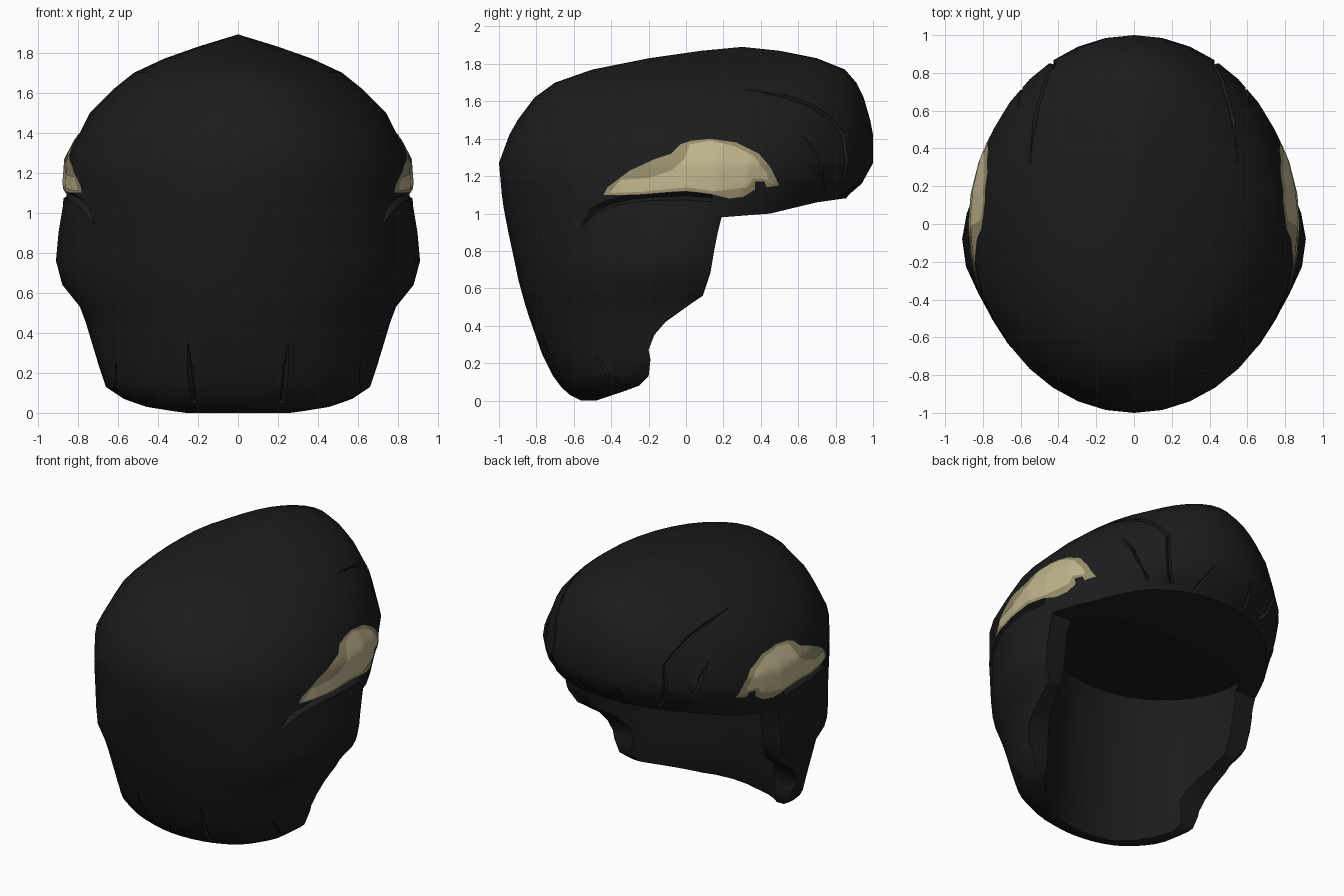
import bpy, bmesh, math
from mathutils import Vector
from mathutils.bvhtree import BVHTree

old = bpy.data.objects.get("Cube")
if old:
    bpy.data.objects.remove(old, do_unlink=True)


def material(name, rgb):
    m = bpy.data.materials.new(name)
    m.use_nodes = True
    m.diffuse_color = (*rgb, 1)
    bsdf = m.node_tree.nodes["Principled BSDF"]
    bsdf.inputs["Base Color"].default_value = (*rgb, 1)
    bsdf.inputs["Roughness"].default_value = 0.8
    return m


BLACK = material("soft black", (0.0115, 0.0115, 0.0115))
TAN = material("light tan", (0.53, 0.46, 0.27))
OLIVE = material("dark tan", (0.31, 0.27, 0.15))


def make_object(name, bm, mat):
    mesh = bpy.data.meshes.new(name)
    bm.to_mesh(mesh)
    mesh.materials.append(mat)
    ob = bpy.data.objects.new(name, mesh)
    bpy.context.collection.objects.link(ob)
    return ob


def bridge(bm, loops):
    """Join successive loops of vertices with quads."""
    for a, b in zip(loops, loops[1:]):
        for i in range(len(a)):
            j = (i + 1) % len(a)
            bm.faces.new((a[i], a[j], b[j], b[i]))


def close(bm, loops):
    """Bridge loops and cap both ends, giving a sealed solid."""
    bridge(bm, loops)
    bm.faces.new(loops[0][::-1])
    bm.faces.new(loops[-1])


def loft(rings, n=36):
    """Stack egg-shaped rings given as (z, half width, y min, y of widest, y max)."""
    bm = bmesh.new()
    loops = []
    for z, w, y0, yc, y1 in rings:
        loop = []
        for i in range(n):
            a = 2 * math.pi * i / n
            c = math.cos(a)
            y = yc + c * ((y1 - yc) if c > 0 else (yc - y0))
            loop.append(bm.verts.new((w * math.sin(a), y, z)))
        loops.append(loop)
    close(bm, loops)
    bmesh.ops.recalc_face_normals(bm, faces=bm.faces)
    return bm


# Outer volume of the hair
outer = loft([
    (0, .3, -.56, -.4, -.05), (.03, .46, -.62, -.35, .1), (.07, .57, -.665, -.3, .3),
    (.13, .66, -.71, -.25, .4), (.25, .7, -.77, -.2, .5), (.45, .76, -.84, -.15, .6),
    (.53, .79, -.865, -.13, .6), (.64, .86, -.895, -.1, .65), (.76, .868, -.92, -.08, .7),
    (.9, .868, -.95, -.05, .75), (1.03, .872, -.975, -.02, .82), (1.1, .87, -.985, 0, .87),
    (1.16, .868, -.99, 0, .94), (1.27, .86, -1, 0, 1), (1.42, .78, -.945, .02, 1),
    (1.5, .74, -.9, .05, .985), (1.62, .62, -.81, .1, .95), (1.7, .52, -.7, .12, .91),
    (1.77, .37, -.5, .2, .85), (1.83, .2, -.2, .25, .7), (1.87, .07, .08, .3, .5),
    (1.89, .006, .29, .3, .31)])

# Local bulge over each ear
for v in outer.verts:
    swell = max(0, 1 - ((v.co.y + .1) / .3) ** 2) * max(0, 1 - abs(v.co.z - .8) / .25)
    v.co.x += math.copysign(.05 * swell, v.co.x)
outer.normal_update()
surface = BVHTree.FromBMesh(outer)
hair = make_object("hair", outer, BLACK)


def cast(axis, s, a, b):
    """Point and normal on the hair: from the side (a=y) or along y (a=x)."""
    if axis == "side":
        start, way = Vector((3 * s, a, b)), Vector((-s, 0, 0))
    else:
        k = -1 if axis == "front" else 1
        start, way = Vector((s * a, 3 * k, b)), Vector((0, -k, 0))
    hit = surface.ray_cast(start, way)
    return (hit[0], hit[1]) if hit[0] else None


def carve(cutter_bm, name):
    if cutter_bm.calc_volume(signed=True) < 0:
        bmesh.ops.reverse_faces(cutter_bm, faces=cutter_bm.faces)
    cutter = make_object(name, cutter_bm, BLACK)
    cutter.hide_render = True
    mod = hair.modifiers.new(name, "BOOLEAN")
    mod.operation, mod.solver, mod.object = "DIFFERENCE", "EXACT", cutter
    bpy.context.view_layer.objects.active = hair
    bpy.ops.object.modifier_apply(modifier=name)
    bpy.data.objects.remove(cutter, do_unlink=True)


# Hollow for the head
carve(loft([(-.1, .72, -.55, .2, .6), (.04, .7, -.5, .2, .6), (.2, .69, -.46, .2, .6),
            (.55, .69, -.45, .2, .6), (.9, .7, -.43, .2, .5), (1.012, .67, -.4, .2, .4)]),
      "hollow_cutter")

# Face opening: side profile of the rim and fringe underside, cut straight through
profile = [(-.51, -.01), (-.33, .05), (-.25, .08), (-.2, .13), (-.19, .22), (-.2, .27),
           (-.17, .35), (-.11, .42), (.03, .52), (.09, .56), (.13, .68), (.15, .8),
           (.17, .9), (.19, .98), (.45, 1), (.7, 1.06), (.84, 1.08), (1.3, 1.09),
           (1.3, -.3), (-.51, -.3)]
bm = bmesh.new()
close(bm, [[bm.verts.new((x, y, z)) for y, z in profile] for x in (-1.5, 1.5)])
bmesh.ops.recalc_face_normals(bm, faces=bm.faces)
carve(bm, "opening_cutter")

# Creases between locks: (direction, radius, path), mirrored on both sides
creases = [
    ("side", .032, [(-.55, .94), (-.5, 1.01), (-.42, 1.05), (-.3, 1.08), (-.15, 1.092),
                    (0, 1.095), (.14, 1.085)]),
    ("side", .02, [(.32, 1.66), (.55, 1.62), (.68, 1.57), (.78, 1.5), (.84, 1.42),
                   (.86, 1.27), (.83, 1.16), (.8, 1.11)]),
    ("side", .018, [(.62, 1.42), (.69, 1.33), (.72, 1.25), (.73, 1.12)]),
    ("side", .018, [(-.48, .25), (-.43, .16), (-.38, .1)]),
    ("front", .022, [(.25, .35), (.24, .22), (.23, .12), (.22, .05)]),
    ("back", .018, [(.15, 1.24), (.18, 1.16), (.2, 1.1)]),
]
bm = bmesh.new()
for axis, radius, path in creases:
    for s in (1, -1):
        hits = [h for h in (cast(axis, s, a, b) for a, b in path) if h]
        rows = []
        for i, (p, nrm) in enumerate(hits):
            t = hits[min(i + 1, len(hits) - 1)][0] - hits[max(i - 1, 0)][0]
            r = radius * (0.15 if i == 0 else 1)
            across = t.cross(nrm).normalized() * r * 0.7
            rows.append([bm.verts.new(p + q) for q in
                         (nrm * r, across, -nrm * r, -across)])
        close(bm, rows)
bmesh.ops.recalc_face_normals(bm, faces=bm.faces)
carve(bm, "crease_cutter")

bpy.ops.object.select_all(action="DESELECT")
hair.select_set(True)
bpy.context.view_layer.objects.active = hair
bpy.ops.object.shade_smooth_by_angle(angle=math.radians(40))

# Tan side patches: thin plates draped over the surface
patch = [(-.44, 1.1), (-.42, 1.14), (-.3, 1.23), (-.17, 1.29), (-.08, 1.32), (-.03, 1.37),
         (.03, 1.39), (.13, 1.4), (.27, 1.38), (.39, 1.32), (.45, 1.25), (.5, 1.15),
         (.43, 1.14), (.42, 1.17), (.37, 1.17), (.37, 1.13), (.31, 1.09), (.23, 1.08),
         (.15, 1.1), (0, 1.12), (-.25, 1.1)]
highlight = [(-.41, 1.11), (-.35, 1.18), (-.2, 1.19), (-.08, 1.23), (-.01, 1.29),
             (.02, 1.37), (.13, 1.39), (.26, 1.36), (.36, 1.31), (.43, 1.22), (.44, 1.18),
             (.36, 1.19), (.33, 1.14), (.25, 1.13), (.15, 1.12), (0, 1.14), (-.25, 1.115)]


def drape(name, outline, s, lift, mat):
    bm = bmesh.new()
    bm.faces.new([bm.verts.new((0, y, z)) for y, z in outline])
    bm.normal_update()
    bmesh.ops.triangulate(bm, faces=bm.faces)
    bmesh.ops.subdivide_edges(bm, edges=bm.edges, cuts=6, use_grid_fill=True)
    for v in bm.verts:
        v.co = cast("side", s, v.co.y, v.co.z)[0] + Vector((s * lift, 0, 0))
    bm.normal_update()
    for f in bm.faces:
        if f.normal.x * s < 0:
            f.normal_flip()
        f.smooth = True
    make_object(name, bm, mat)


for s, side in ((1, "left"), (-1, "right")):
    drape("patch_" + side, patch, s, .005, OLIVE)
    drape("patch_highlight_" + side, highlight, s, .009, TAN)
